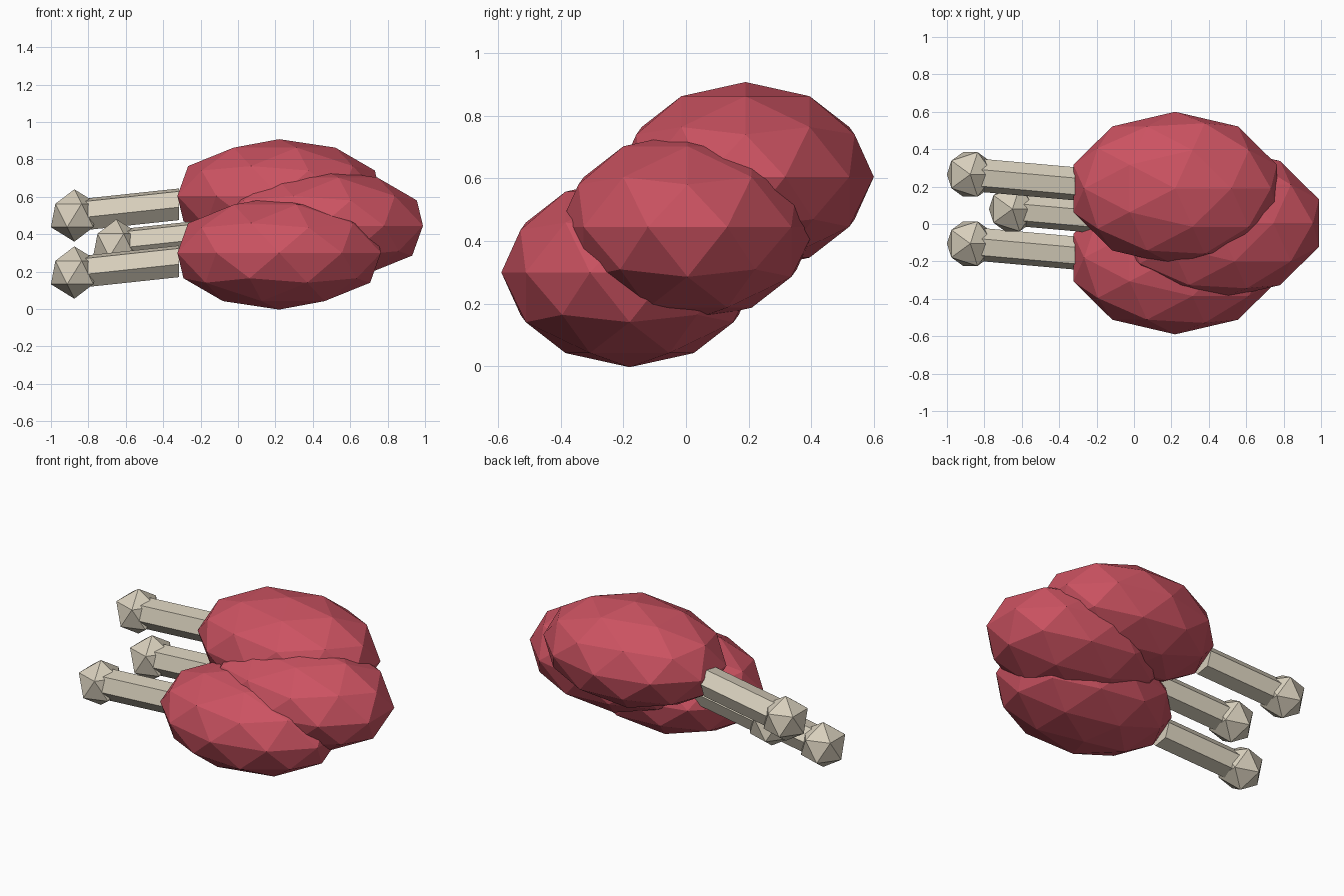
import bpy
import bmesh
import math
from mathutils import Vector, Matrix

cube = bpy.data.objects.get("Cube")
if cube:
    bpy.data.objects.remove(cube)


def make_material(name, color):
    mat = bpy.data.materials.new(name)
    mat.use_nodes = True
    mat.diffuse_color = color
    mat.node_tree.nodes["Principled BSDF"].inputs["Base Color"].default_value = color
    return mat


meat_red = make_material("meat_red", (0.60, 0.085, 0.12, 1))
bone_cream = make_material("bone_cream", (0.68, 0.62, 0.50, 1))


def add_object(name, bm, mat):
    bmesh.ops.recalc_face_normals(bm, faces=bm.faces)
    mesh = bpy.data.meshes.new(name)
    bm.to_mesh(mesh)
    bm.free()
    mesh.materials.append(mat)
    obj = bpy.data.objects.new(name, mesh)
    bpy.context.collection.objects.link(obj)
    return obj


def add_ball(name, center, radii, detail, mat):
    bm = bmesh.new()
    matrix = Matrix.Translation(center) @ Matrix.Diagonal((*radii, 1))
    bmesh.ops.create_icosphere(bm, subdivisions=detail, radius=1, matrix=matrix)
    return add_object(name, bm, mat)


def add_shaft(name, start, end, radius, mat):
    # six-sided rod with upright end caps
    bm = bmesh.new()
    angles = [math.radians(10 + 60 * i) for i in range(6)]
    rings = [[bm.verts.new(p + radius * Vector((0, math.cos(a), math.sin(a))))
              for a in angles] for p in (start, end)]
    for i in range(6):
        j = (i + 1) % 6
        bm.faces.new((rings[0][i], rings[0][j], rings[1][j], rings[1][i]))
    for ring in rings:
        bm.faces.new(ring)
    return add_object(name, bm, mat)


# each drumstick is a faceted meat body with a slightly sloping bone
drumsticks = {
    "front": Vector((0.22, -0.18, 0.30)),
    "middle": Vector((0.445, 0.005, 0.445)),
    "back": Vector((0.22, 0.19, 0.605)),
}
knob_offset = Vector((-1.095, 0.075, -0.105))
shaft_end = Vector((-0.535, 0.025, -0.045))

for place, center in drumsticks.items():
    add_ball(place + "_meat", center, (0.572, 0.41, 0.303), 2, meat_red)
    add_ball(place + "_bone_knob", center + knob_offset, (0.14, 0.14, 0.14), 1, bone_cream)
    add_shaft(place + "_bone_shaft", center + knob_offset, center + shaft_end, 0.09, bone_cream)
